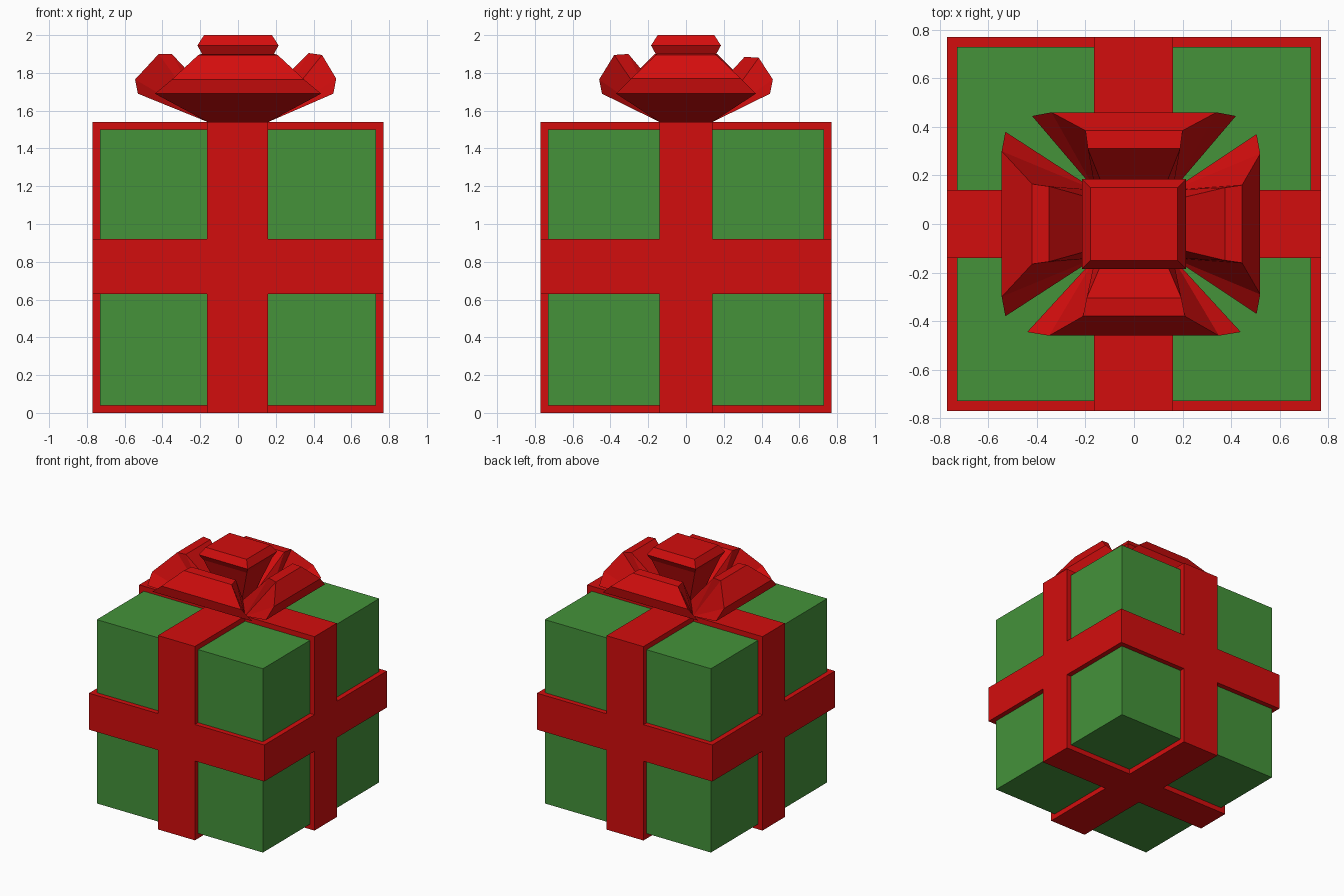
import bpy
from mathutils import Matrix, Vector
from math import radians

if "Cube" in bpy.data.objects:
    bpy.data.objects.remove(bpy.data.objects["Cube"])


def material(name, rgb):
    m = bpy.data.materials.new(name)
    m.diffuse_color = (*rgb, 1)
    m.use_nodes = True
    m.node_tree.nodes["Principled BSDF"].inputs["Base Color"].default_value = m.diffuse_color
    return m


GREEN = material("green paper", (0.058, 0.29, 0.042))
RED = material("red ribbon", (0.65, 0.004, 0.004))


def mesh_object(name, verts, faces, mat):
    me = bpy.data.meshes.new(name)
    me.from_pydata(verts, [], faces)
    me.materials.append(mat)
    ob = bpy.data.objects.new(name, me)
    bpy.context.collection.objects.link(ob)
    return ob


def box(name, x, y, z, mat):
    verts = [(a, b, c) for c in z for a, b in
             ((x[0], y[0]), (x[1], y[0]), (x[1], y[1]), (x[0], y[1]))]
    faces = [(3, 2, 1, 0), (4, 5, 6, 7)]
    faces += [(i, (i + 1) % 4, (i + 1) % 4 + 4, i + 4) for i in range(4)]
    return mesh_object(name, verts, faces, mat)


def petal(name, profile, angle):
    """Profile rows: (distance outward, height, half width). Outward is -y before turning."""
    n = len(profile)
    turn = Matrix.Rotation(radians(angle), 3, 'Z')
    verts = [turn @ Vector((s * w, -d, z)) for s in (-1, 1) for d, z, w in profile]
    faces = [(i, i + n, (i + 1) % n + n, (i + 1) % n) for i in range(n)]
    # flaring sides, fanned from the foot of the petal
    for i in range(1, n - 1):
        faces += [(0, i, i + 1), (n, n + i + 1, n + i)]
    mesh_object(name, verts, faces, RED)


# Gift box and the three ribbon bands around it
box("gift_box", (-.73, .73), (-.73, .73), (.04, 1.50), GREEN)
box("ribbon_front_back", (-.165, .16), (-.77, .77), (0, 1.54), RED)
box("ribbon_left_right", (-.77, .77), (-.14, .14), (0, 1.54), RED)
box("ribbon_waist", (-.77, .77), (-.77, .77), (.63, .92), RED)

# Four bow petals: foot, lower rim, upper rim, outer crest, inner crest, throat
long_foot, long_throat = (.14, 1.54, .16), (.06, 1.61, .09)
side_foot, side_throat = (.16, 1.54, .14), (.08, 1.61, .08)
petal("bow_front", [long_foot, (.445, 1.69, .44), (.46, 1.765, .35),
                    (.38, 1.895, .21), (.305, 1.90, .195), long_throat], 0)
petal("bow_back", [long_foot, (.445, 1.69, .42), (.46, 1.765, .34),
                   (.385, 1.88, .20), (.31, 1.885, .19), long_throat], 180)
petal("bow_right", [side_foot, (.505, 1.69, .37), (.52, 1.77, .29),
                    (.445, 1.895, .16), (.375, 1.905, .15), side_throat], 90)
petal("bow_left", [side_foot, (.53, 1.69, .38), (.545, 1.765, .30),
                   (.42, 1.90, .165), (.35, 1.90, .155), side_throat], -90)

# Central knot: stacked rectangles tapering down into the bow
rings = [(.08, .07, 1.60), (.19, .16, 1.90), (.215, .185, 1.945), (.18, .15, 2.0)]
verts = [(sx * a, sy * b, z) for a, b, z in rings
         for sx, sy in ((-1, -1), (1, -1), (1, 1), (-1, 1))]
faces = [(3, 2, 1, 0), (12, 13, 14, 15)]
faces += [(4 * r + i, 4 * r + (i + 1) % 4, 4 * r + 4 + (i + 1) % 4, 4 * r + 4 + i)
          for r in range(3) for i in range(4)]
mesh_object("bow_knot", verts, faces, RED)
